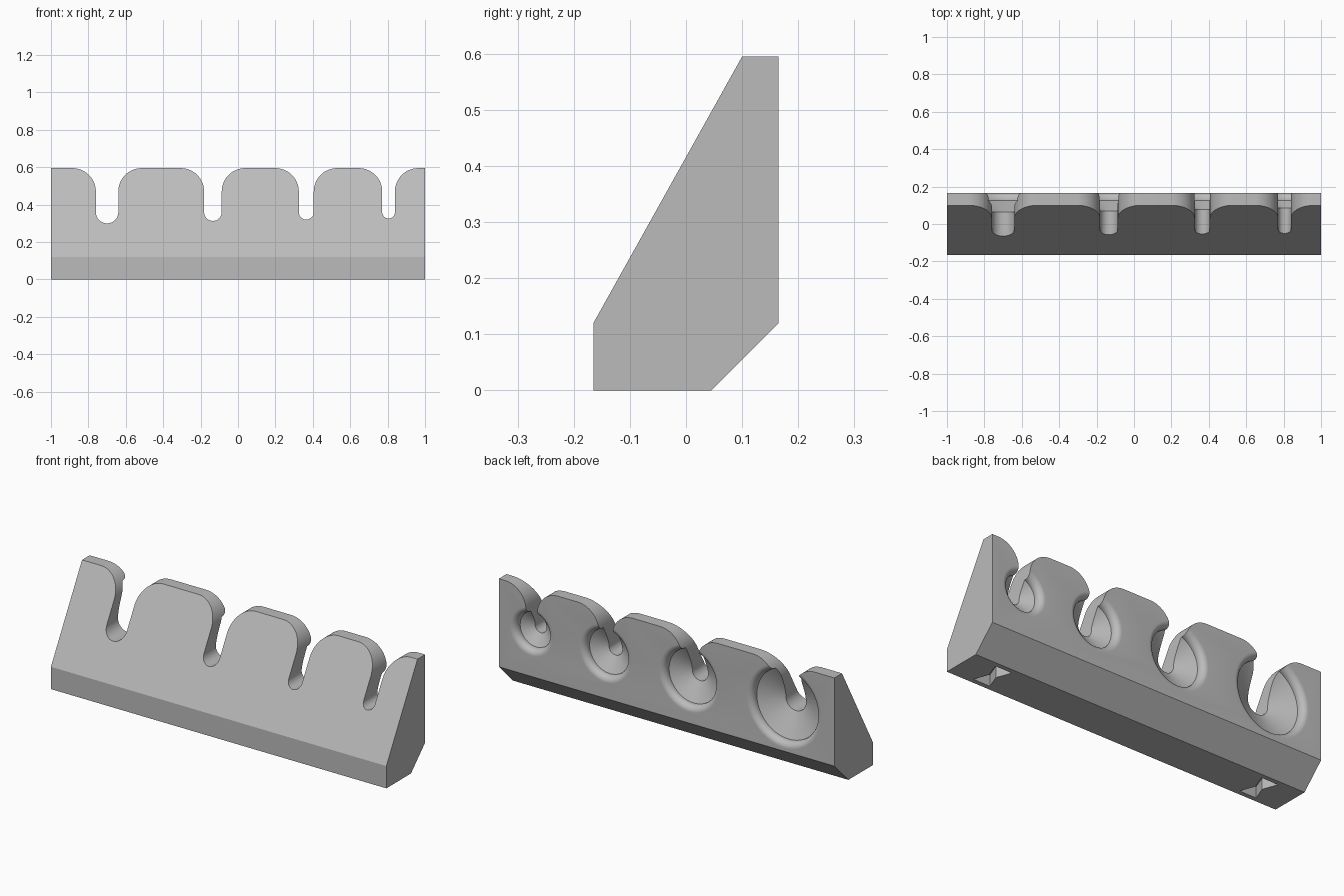
import bpy, bmesh, math

cube = bpy.data.objects.get("Cube")
if cube:
    bpy.data.objects.remove(cube, do_unlink=True)

TOP, BACK, SLOT_Z, FLARE = 0.595, 0.165, 0.36, 0.125

grey = bpy.data.materials.new("plain_grey")
grey.use_nodes = True
colour = (0.5, 0.5, 0.5, 1)
grey.diffuse_color = colour
grey.node_tree.nodes["Principled BSDF"].inputs["Base Color"].default_value = colour


def finish(name, bm):
    bmesh.ops.recalc_face_normals(bm, faces=bm.faces)
    mesh = bpy.data.meshes.new(name)
    bm.to_mesh(mesh)
    bm.free()
    mesh.materials.append(grey)
    obj = bpy.data.objects.new(name, mesh)
    bpy.context.collection.objects.link(obj)
    return obj


def prism(name, points, direction):
    """Extrude a closed outline of 3D points along a direction."""
    bm = bmesh.new()
    face = bm.faces.new([bm.verts.new(p) for p in points])
    ext = bmesh.ops.extrude_face_region(bm, geom=[face])
    verts = [v for v in ext["geom"] if isinstance(v, bmesh.types.BMVert)]
    bmesh.ops.translate(bm, verts=verts, vec=direction)
    return finish(name, bm)


def arc(cx, cz, r, start, end, steps):
    return [(cx + r * math.cos(start + (end - start) * i / steps),
             cz + r * math.sin(start + (end - start) * i / steps))
            for i in range(steps + 1)]


def slot_cutter(x, half):
    """U-shaped notch whose mouth flares into rounded shoulders."""
    bottom = arc(0, SLOT_Z, half, math.pi, 2 * math.pi, 24)
    right = arc(half + FLARE, TOP - FLARE, FLARE, math.pi, math.pi / 2, 20)
    right.append((half + FLARE, TOP + 0.1))
    left = [(-px, pz) for px, pz in reversed(right)]
    return prism("slot_cutter", [(x + px, -0.4, pz) for px, pz in left + bottom + right],
                 (0, 0.8, 0))


def dish_cutter(x, radius, depth):
    """Conical recess with a rounded lip, turned about the y direction."""
    lip, rim = 0.033, 0.04
    profile = [(0, depth), (radius, rim)]
    profile += [(radius + lip - lip * math.cos(a), lip - lip * math.sin(a))
                for a in [math.pi / 2 * i / 10 for i in range(11)]]
    profile += [(radius + lip, -0.1), (0, -0.1)]
    bm = bmesh.new()
    verts = [bm.verts.new((x + r, BACK - d, SLOT_Z)) for r, d in profile]
    edges = [bm.edges.new(pair) for pair in zip(verts, verts[1:])]
    bmesh.ops.spin(bm, geom=verts + edges, cent=(x, 0, SLOT_Z), axis=(0, 1, 0),
                   angle=2 * math.pi, steps=72)
    bmesh.ops.remove_doubles(bm, verts=bm.verts, dist=0.0001)
    return finish("dish_cutter", bm)


def key_cutter(x):
    """Bow-tie socket in the underside."""
    wide, waist, length, cy = 0.05, 0.02, 0.08, -0.06
    outline = [(-wide, -length), (wide, -length), (waist, 0),
               (wide, length), (-wide, length), (-waist, 0)]
    return prism("key_cutter", [(x + px, cy + py, -0.05) for px, py in outline],
                 (0, 0, 0.11))


# Wedge-shaped body
side = [(-0.165, 0), (0.045, 0), (BACK, 0.12), (BACK, TOP), (0.1, TOP), (-0.165, 0.12)]
body = prism("holder_body", [(-1, y, z) for y, z in side], (2, 0, 0))

# Slots and dishes shrink from one end to the other
cutters = []
for x, half, radius, depth in [(-0.70, 0.06, 0.19, 0.13), (-0.134, 0.047, 0.147, 0.12),
                               (0.365, 0.04, 0.122, 0.11), (0.805, 0.034, 0.096, 0.10)]:
    cutters += [dish_cutter(x, radius, depth), slot_cutter(x, half)]

# Sockets underneath
cutters += [key_cutter(x) for x in (-0.81, 0.81)]

bpy.ops.object.select_all(action="DESELECT")
bpy.context.view_layer.objects.active = body
body.select_set(True)
for cutter in cutters:
    cutter.hide_render = True
    mod = body.modifiers.new("cut", "BOOLEAN")
    mod.operation, mod.solver, mod.object = "DIFFERENCE", "EXACT", cutter
    bpy.ops.object.modifier_apply(modifier=mod.name)
    bpy.data.objects.remove(cutter, do_unlink=True)

bpy.ops.object.shade_smooth_by_angle(angle=math.radians(25))
